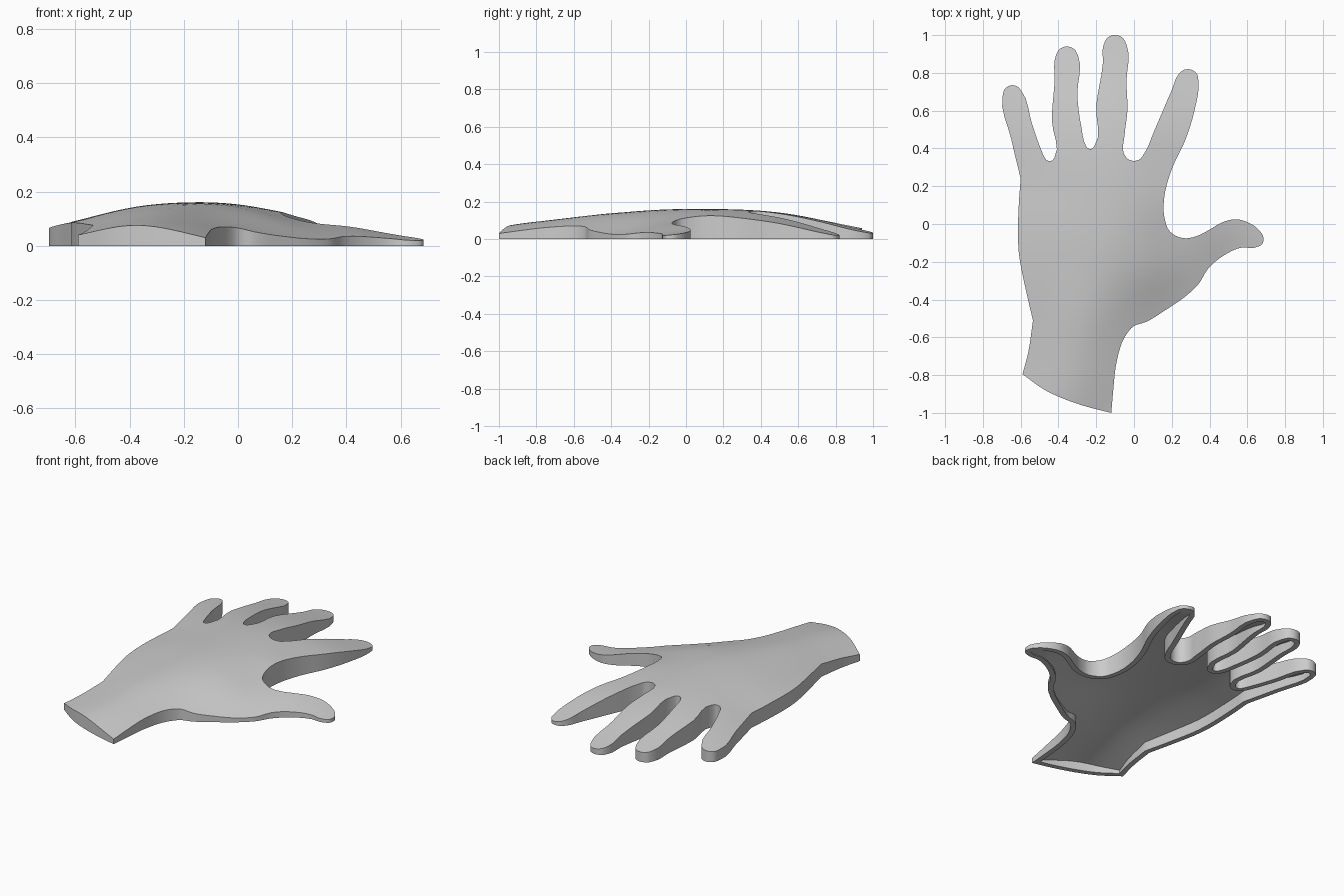
import bpy
import bmesh
import math
from mathutils import Vector
from mathutils.geometry import delaunay_2d_cdt

cube = bpy.data.objects.get("Cube")
if cube:
    bpy.data.objects.remove(cube, do_unlink=True)

UNIT = 0.01          # outline points are given in hundredths
THICKNESS = 0.03     # wall of the hollow shell
GRID_STEP = 0.04     # spacing of the points inside the surface


def arc(x, y, radius, facing, sweep=80):
    """Rounded fingertip (positive sweep) or web between fingers (negative)."""
    angles = [math.radians(facing + sweep * k / 2) for k in range(-2, 3)]
    return [(x + radius * math.cos(a), y + radius * math.sin(a)) for a in angles]


# Outline, counterclockwise, as smooth runs that meet at sharp corners
thumb_side = [(-12, -100), (-11, -88), (-9, -72), (-5, -60), (0, -54), (6, -52),
              (16, -46), (30, -36), (34, -32), (39, -24), (47, -17)]
thumb = [(57, -12.5), (64, -12.5), (68, -10.5), (68.5, -7), (66, -3), (60, 1),
         (54, 2.5), (47, 1), (40, -3), (33, -6.5)]
thumb_web = [(26, -7.5), (19, -4), (16, 4), (16, 14)]
index_finger = [(20, 29), (27, 44), (32, 60)] + arc(28.5, 76.3, 5.7, 70) + [(20, 71), (11, 50)]
index_web = arc(0, 39, 5.6, 270, -70)[::1]
middle_finger = [(-5, 47), (-3.5, 60), (-4, 75)] + arc(-10, 94, 6.1, 90) + [(-16.5, 85), (-20, 63)]
middle_web = arc(-23.2, 42, 2.3, 265, -70)
ring_finger = [(-28, 52), (-30, 68)] + arc(-35.5, 88, 6, 90) + [(-42, 76), (-43.5, 55)]
ring_web = arc(-44.7, 36, 2.7, 270, -70)
little_finger = [(-49, 39), (-54, 53)] + arc(-64.3, 68.3, 5.2, 103) + [(-65, 45), (-60, 24)]
palm_side = [(-60, 24), (-61, 10), (-61, -15), (-57, -36), (-53.5, -51)]
wrist_side = [(-53.5, -51), (-56, -68), (-59, -79.5)]
wrist_end = [(-59, -79.5), (-47, -88), (-36, -93), (-24, -97), (-12, -100)]

long_run = (thumb_side + thumb + thumb_web + index_finger + index_web + middle_finger
            + middle_web + ring_finger + ring_web + little_finger)
runs = [long_run, palm_side, wrist_side, wrist_end]


def smooth_run(points, steps=4):
    """Spline through the points, leaving out the last one."""
    pts = [Vector(p) * UNIT for p in points]
    chord = [(b - a).length for a, b in zip(pts, pts[1:])]
    slope = [(b - a) / d for a, b, d in zip(pts, pts[1:], chord)]
    tangent = [slope[0]]
    for i in range(1, len(slope)):
        before, after = chord[i - 1], chord[i]
        tangent.append((slope[i - 1] * after + slope[i] * before) / (before + after))
    tangent.append(slope[-1])
    result = []
    for i, d in enumerate(chord):
        for k in range(steps):
            t = k / steps
            ease = t * t * (3 - 2 * t)
            result.append(pts[i].lerp(pts[i + 1], ease)
                          + tangent[i] * d * t * (1 - t) ** 2
                          - tangent[i + 1] * d * t * t * (1 - t))
    return result


def inset(loop, distance):
    """Move a counterclockwise loop inwards by an even distance."""
    result = []
    for i, p in enumerate(loop):
        a = (p - loop[i - 1]).normalized()
        b = (loop[(i + 1) % len(loop)] - p).normalized()
        na, nb = Vector((-a.y, a.x)), Vector((-b.y, b.x))
        result.append(p + (na + nb) * distance / max(1 + na.dot(nb), 0.4))
    return result


# Heights of the back of the hand at a few places (x, y, height in thousandths)
wrist_heights = [(-59, -80, 40), (-37, -93, 75), (-12, -100, 30), (-34, -75, 98),
                 (-6, -62, 70), (-54, -51, 75), (-28, -50, 128)]
thumb_heights = [(8, -51, 48), (20, -43, 32), (32, -34, 25), (38, -25, 34), (50, -15, 32),
                 (69, -8, 22), (54, 2, 48), (38, -5, 73), (26, -7, 88), (10, -25, 105)]
palm_heights = [(17, 1, 114), (16, 14, 125), (0, 0, 150), (-20, 5, 160), (-40, 0, 140),
                (-61, -10, 88), (-60, 25, 88)]
finger_heights = [(20, 29, 113), (27, 44, 93), (32, 62, 58), (30, 82, 20), (-5, 38, 149),
                  (-4, 62, 115), (-10, 100, 33), (-20, 38, 152), (-35, 92, 62),
                  (-41, 60, 115), (-43, 35, 130), (-65, 73, 65)]
samples = wrist_heights + thumb_heights + palm_heights + finger_heights
centres = [Vector((x, y)) * UNIT for x, y, h in samples]


def kernel(a, b):
    return math.sqrt((a - b).length_squared + 0.04)


def solve(rows):
    """Gaussian elimination on an augmented matrix."""
    n = len(rows)
    for i in range(n):
        pivot = max(range(i, n), key=lambda r: abs(rows[r][i]))
        rows[i], rows[pivot] = rows[pivot], rows[i]
        for r in range(n):
            if r != i:
                factor = rows[r][i] / rows[i][i]
                rows[r] = [u - factor * v for u, v in zip(rows[r], rows[i])]
    return [rows[i][n] / rows[i][i] for i in range(n)]


weights = solve([[kernel(c, d) for d in centres] + [s[2] / 1000]
                 for c, s in zip(centres, samples)])


def back_height(p):
    height = sum(w * kernel(p, c) for w, c in zip(weights, centres))
    return min(max(height, 0.018), 0.162)


def ceiling_height(p):
    return max(back_height(p) - THICKNESS, 0.004)


def ground(p):
    return 0.0


def add_surface(bm, loop, height):
    """Fill the loop with triangles lifted to the given height."""
    count = len(loop)
    columns, rows = int(1.4 / GRID_STEP), int(2 / GRID_STEP)
    inner = [Vector((-0.6937 + i * GRID_STEP, -0.9873 + j * GRID_STEP))
             for i in range(columns) for j in range(rows)]
    edges = [(i, (i + 1) % count) for i in range(count)]
    verts, _, faces, *_ = delaunay_2d_cdt(loop + inner, edges, [], 1, 1e-6)
    for face in faces:
        bm.faces.new([bm.verts.new((*verts[i], height(verts[i]))) for i in face])


def add_band(bm, loop_a, height_a, loop_b, height_b):
    """Join two loops with a strip of quads."""
    for i in range(len(loop_a)):
        corners = [(loop_a[i - 1], height_a), (loop_a[i], height_a),
                   (loop_b[i], height_b), (loop_b[i - 1], height_b)]
        bm.faces.new([bm.verts.new((*p, h(p))) for p, h in corners])


# Hollow hand: back, outer wall, bottom rim, inner wall and ceiling
outer = [p for run in runs for p in smooth_run(run)]
hollow = inset(outer, THICKNESS)
bm = bmesh.new()
add_surface(bm, outer, back_height)
add_band(bm, outer, back_height, outer, ground)
add_band(bm, outer, ground, hollow, ground)
add_band(bm, hollow, ground, hollow, ceiling_height)
add_surface(bm, hollow, ceiling_height)
bmesh.ops.remove_doubles(bm, verts=bm.verts, dist=0.0001)
bmesh.ops.recalc_face_normals(bm, faces=bm.faces)

mesh = bpy.data.meshes.new("hand_shell")
bm.to_mesh(mesh)
bm.free()
hand = bpy.data.objects.new("hand_shell", mesh)
bpy.context.collection.objects.link(hand)

# Plain grey
grey = bpy.data.materials.new("plain_grey")
grey.use_nodes = True
grey.diffuse_color = (0.6, 0.6, 0.6, 1)
grey.node_tree.nodes["Principled BSDF"].inputs["Base Color"].default_value = grey.diffuse_color
mesh.materials.append(grey)

bpy.ops.object.select_all(action="DESELECT")
hand.select_set(True)
bpy.context.view_layer.objects.active = hand
bpy.ops.object.shade_smooth_by_angle(angle=math.radians(35))
